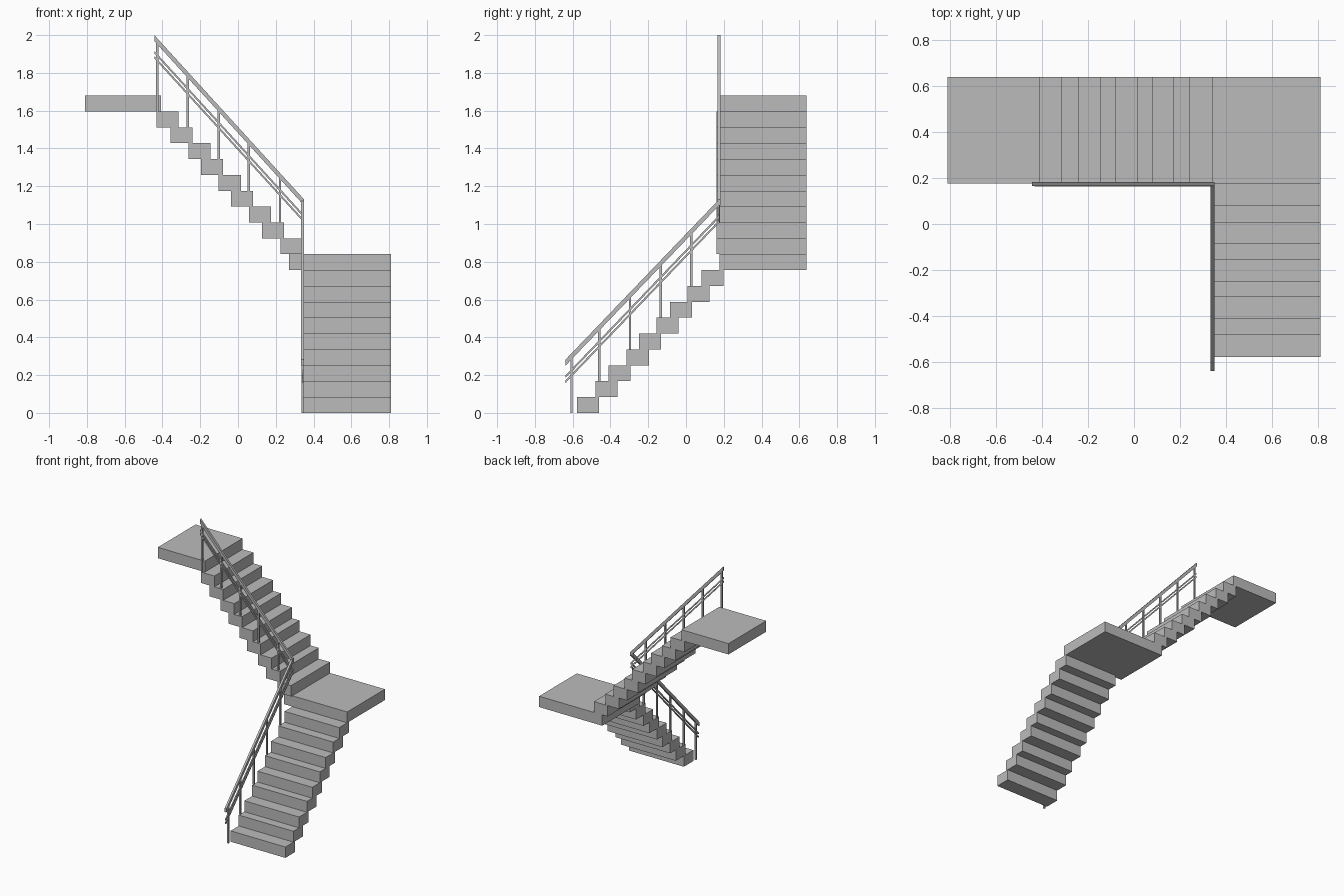
import bpy
import bmesh
from mathutils import Vector

cube = bpy.data.objects.get("Cube")
if cube:
    bpy.data.objects.remove(cube, do_unlink=True)

# One plain grey for the whole staircase
grey = bpy.data.materials.new("concrete_grey")
grey.use_nodes = True
grey.diffuse_color = (0.5, 0.5, 0.5, 1)
grey.node_tree.nodes["Principled BSDF"].inputs["Base Color"].default_value = (0.5, 0.5, 0.5, 1)


def finish(name, bm):
    bmesh.ops.recalc_face_normals(bm, faces=bm.faces)
    mesh = bpy.data.meshes.new(name)
    bm.to_mesh(mesh)
    bm.free()
    mesh.materials.append(grey)
    obj = bpy.data.objects.new(name, mesh)
    bpy.context.collection.objects.link(obj)
    return obj


def box(name, low, high):
    """Axis-aligned block between two corners."""
    bm = bmesh.new()
    bmesh.ops.create_cube(bm, size=1)
    low, high = Vector(low), Vector(high)
    for v in bm.verts:
        v.co = (low + high) / 2 + v.co * (high - low)
    return finish(name, bm)


def sloped_bar(name, start, end, side, width, height):
    """Bar with vertical end cuts; start and end lie on its top centre line."""
    bm = bmesh.new()
    rings = []
    half, drop = Vector(side) * width / 2, Vector((0, 0, -height))
    for p in (Vector(start), Vector(end)):
        rings.append([bm.verts.new(c) for c in (p - half, p + half, p + half + drop, p - half + drop)])
    bm.faces.new(rings[0])
    bm.faces.new(rings[1])
    for i in range(4):
        j = (i + 1) % 4
        bm.faces.new((rings[0][i], rings[0][j], rings[1][j], rings[1][i]))
    return finish(name, bm)


RISE = 0.084
DEPTH = 0.117
MID = 10 * RISE
TOP = 20 * RISE

# Lower flight, climbing towards the back
lower_fronts = (-0.578, -0.479, -0.41, -0.314, -0.249, -0.157, -0.086, 0.007, 0.081)
for i, y in enumerate(lower_fronts):
    box(f"lower_step_{i + 1}", (0.341, y, i * RISE), (0.81, y + DEPTH, (i + 1) * RISE))

# Corner landing and upper landing
box("corner_landing", (0.27, 0.177, MID - RISE), (0.81, 0.638, MID))
box("upper_landing", (-0.81, 0.177, TOP - RISE), (-0.408, 0.638, TOP))

# Upper flight, climbing sideways
upper_fronts = (0.341, 0.244, 0.174, 0.08, 0.015, -0.079, -0.146, -0.24, -0.315)
for i, x in enumerate(upper_fronts):
    box(f"upper_step_{i + 1}", (x - DEPTH, 0.162, MID + i * RISE), (x, 0.638, MID + (i + 1) * RISE))


# Railings: a handrail, two thin rails and posts on every second step
def railing(name, start, end, side, post_spots):
    start, end, side = Vector(start), Vector(end), Vector(side)
    sloped_bar(f"{name}_handrail", start, end, side, 0.016, 0.032)
    for label, drop in (("upper", 0.083), ("lower", 0.11)):
        offset = Vector((0, 0, -drop))
        sloped_bar(f"{name}_{label}_thin_rail", start + offset, end + offset, side, 0.008, 0.014)
    for n, (t, foot) in enumerate(post_spots):
        p = start.lerp(end, t)
        r = 0.006
        box(f"{name}_post_{n + 1}", (p.x - r, p.y - r, foot), (p.x + r, p.y + r, p.z - 0.015))


def spots(positions, first, last, feet):
    return [((p - first) / (last - first), f) for p, f in zip(positions, feet)]


railing("lower", (0.341, -0.638, 0.282), (0.341, 0.175, 1.13), (1, 0, 0),
        spots((-0.606, -0.459, -0.296, -0.133, 0.028), -0.638, 0.175,
              [k * RISE for k in (0, 2, 4, 6, 8)]))
railing("upper", (0.35, 0.174, 1.13), (-0.443, 0.174, 2.0), (0, 1, 0),
        spots((0.222, 0.057, -0.102, -0.266, -0.428), 0.35, -0.443,
              [MID + k * RISE for k in (1, 3, 5, 7, 9)]))
